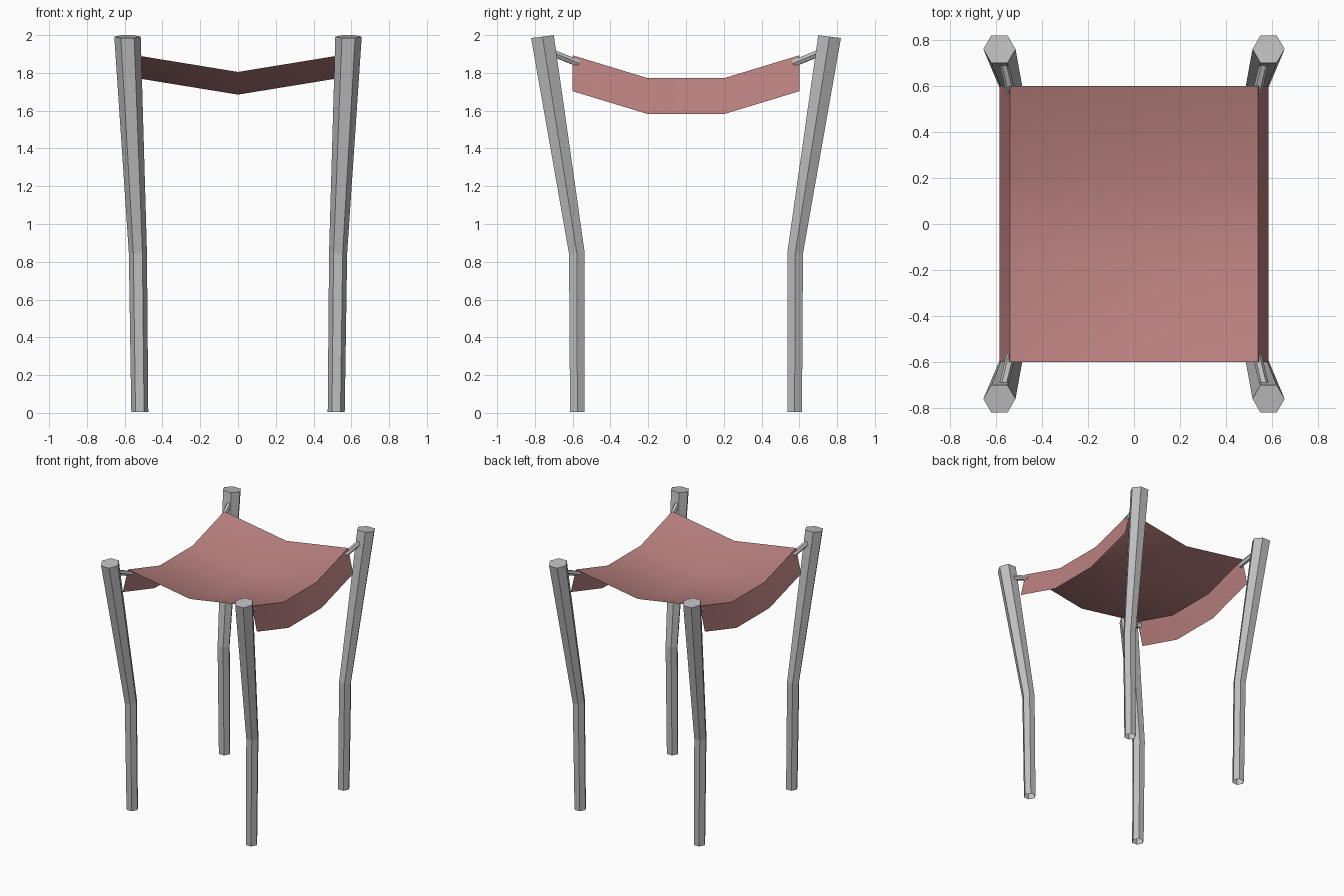
import bpy, bmesh, math
from mathutils import Vector, Matrix

cube = bpy.data.objects.get("Cube")
if cube:
    bpy.data.objects.remove(cube)


def material(name, rgb):
    m = bpy.data.materials.new(name)
    m.use_nodes = True
    m.diffuse_color = (*rgb, 1)
    m.node_tree.nodes["Principled BSDF"].inputs["Base Color"].default_value = (*rgb, 1)
    return m


grey = material("grey_wood", (0.52, 0.52, 0.52))
rose = material("rose_cloth", (0.49, 0.22, 0.215))


def finish(name, bm, mat):
    mesh = bpy.data.meshes.new(name)
    bm.to_mesh(mesh)
    bm.free()
    mesh.materials.append(mat)
    ob = bpy.data.objects.new(name, mesh)
    bpy.context.collection.objects.link(ob)
    return ob


def tube(name, rings, sides, cap_start):
    """Loft rings of (centre, radius, rotation) into a tube with a closed end."""
    bm = bmesh.new()
    loops = []
    for centre, radius, rot in rings:
        loop = []
        for i in range(sides):
            a = math.tau * i / sides
            p = Vector((math.cos(a), math.sin(a), 0)) * radius
            loop.append(bm.verts.new(Vector(centre) + rot @ p))
        loops.append(loop)
    for low, high in zip(loops, loops[1:]):
        for i in range(sides):
            j = (i + 1) % sides
            bm.faces.new((low[i], low[j], high[j], high[i]))
    bm.faces.new(loops[-1])
    if cap_start:
        bm.faces.new(loops[0][::-1])
    return finish(name, bm, grey)


# Bent six-sided posts, open at the foot, and the ties to the cloth corners
for side, sx in (("left", 1), ("right", -1)):
    for end, sy in (("front", -1), ("back", 1)):
        def tilt(deg):
            return Matrix.Rotation(math.radians(-deg * sy), 3, 'X')
        tube(f"{end}_{side}_post", [
            ((sx * 0.52, sy * 0.575, 0.004), 0.045, tilt(0)),
            ((sx * 0.53, sy * 0.578, 0.847), 0.048, tilt(5)),
            ((sx * 0.585, sy * 0.76, 1.992), 0.07, tilt(7)),
        ], 6, False)
        start = Vector((sx * 0.535, sy * 0.57, 1.85))
        stop = Vector((sx * 0.575, sy * 0.735, 1.918))
        turn = (stop - start).to_track_quat('Z', 'Y').to_matrix()
        tube(f"{end}_{side}_tie", [(start, 0.02, turn), (stop, 0.02, turn)], 6, True)

# Sagging cloth with a hanging flap along each side
columns = [(-0.585, -0.19), (-0.54, 0), (0, -0.088), (0.54, 0), (0.585, -0.19)]
rows = [(-0.6, 1.893), (-0.205, 1.773), (0.205, 1.773), (0.6, 1.893)]
bm = bmesh.new()
grid = [[bm.verts.new((x, y, z + drop)) for x, drop in columns] for y, z in rows]
for near, far in zip(grid, grid[1:]):
    for i in range(len(columns) - 1):
        bm.faces.new((near[i], near[i + 1], far[i + 1], far[i]))
canopy = finish("cloth_canopy", bm, rose)
bpy.ops.object.select_all(action='DESELECT')
canopy.select_set(True)
bpy.context.view_layer.objects.active = canopy
bpy.ops.object.shade_smooth_by_angle(angle=math.radians(40))
